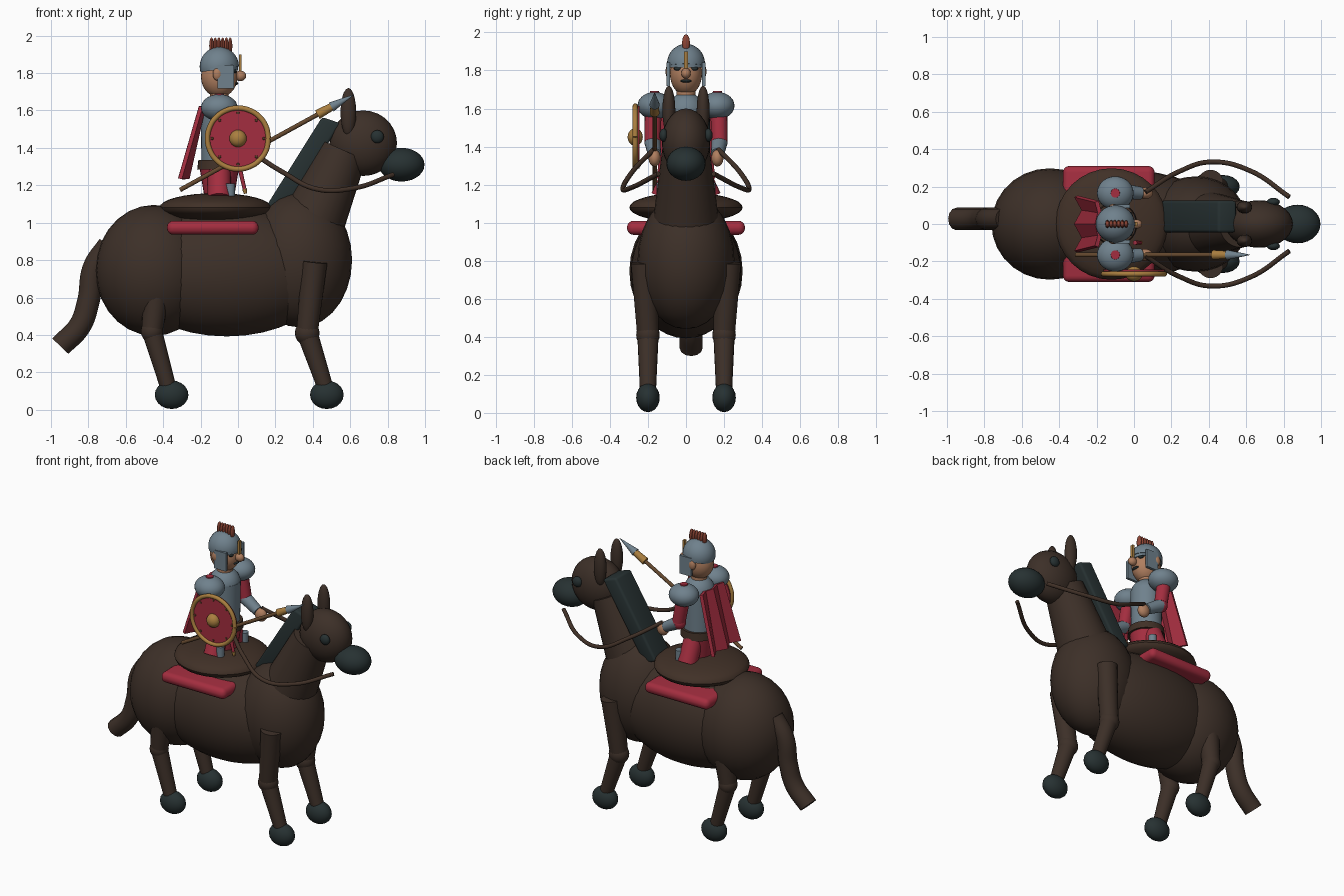
import bpy, bmesh, math
from mathutils import Vector, Matrix

if "Cube" in bpy.data.objects:
    bpy.data.objects.remove(bpy.data.objects["Cube"])


def mat(name, rgb):
    m = bpy.data.materials.new(name)
    m.diffuse_color = (*rgb, 1)
    m.use_nodes = True
    m.node_tree.nodes["Principled BSDF"].inputs["Base Color"].default_value = m.diffuse_color
    return m


COAT = mat("dark_brown_coat", (.046, .029, .021))
DARK = mat("slate_black", (.02, .031, .032))
RED = mat("crimson", (.37, .027, .05))
STEEL = mat("blue_grey_steel", (.16, .22, .265))
GOLD = mat("gold", (.40, .21, .05))
SKIN = mat("skin", (.43, .21, .115))
RUST = mat("rust_plume", (.27, .06, .036))
WOOD = mat("wood", (.13, .066, .028))
STRAP = mat("leather", (.052, .03, .02))


def add(name, bm, m, smooth=True):
    me = bpy.data.meshes.new(name)
    bmesh.ops.recalc_face_normals(bm, faces=bm.faces[:])
    bm.to_mesh(me)
    bm.free()
    ob = bpy.data.objects.new(name, me)
    bpy.context.collection.objects.link(ob)
    me.materials.append(m)
    if smooth:
        bpy.ops.object.select_all(action='DESELECT')
        ob.select_set(True)
        bpy.context.view_layer.objects.active = ob
        bpy.ops.object.shade_smooth_by_angle(angle=math.radians(40))
    return ob


def ball(name, c, r, m, seg=28, cut=None, tilt=0):
    """Ellipsoid, optionally keeping only the part above a plane (point, normal)."""
    bm = bmesh.new()
    bmesh.ops.create_uvsphere(bm, u_segments=seg, v_segments=seg // 2, radius=1)
    mx = Matrix.Translation(c) @ Matrix.Rotation(tilt, 4, 'Y') @ Matrix.Diagonal((*r, 1))
    bmesh.ops.transform(bm, matrix=mx, verts=bm.verts[:])
    if cut:
        res = bmesh.ops.bisect_plane(bm, geom=bm.verts[:] + bm.edges[:] + bm.faces[:],
                                     plane_co=cut[0], plane_no=cut[1], clear_inner=True)
        edges = [e for e in res['geom_cut'] if isinstance(e, bmesh.types.BMEdge)]
        bmesh.ops.edgeloop_fill(bm, edges=edges)
    return add(name, bm, m)


def cone(name, p, q, r1, r2, m, seg=20):
    """Capped tapered cylinder from p to q."""
    p, q = Vector(p), Vector(q)
    bm = bmesh.new()
    bmesh.ops.create_cone(bm, cap_ends=True, segments=seg, radius1=r1, radius2=r2,
                          depth=(q - p).length)
    rot = (q - p).to_track_quat('Z', 'Y').to_matrix().to_4x4()
    bmesh.ops.transform(bm, matrix=Matrix.Translation((p + q) / 2) @ rot, verts=bm.verts[:])
    return add(name, bm, m)


def box(name, c, s, m, bevel=0):
    bm = bmesh.new()
    bmesh.ops.create_cube(bm, size=1, matrix=Matrix.Translation(c) @ Matrix.Diagonal((*s, 1)))
    if bevel:
        bmesh.ops.bevel(bm, geom=bm.edges[:], offset=bevel, segments=4, profile=.5,
                        affect='EDGES')
    return add(name, bm, m)


def tube(name, pts, r, m):
    """Round tube along a smooth path, turned into a mesh."""
    cu = bpy.data.curves.new(name, 'CURVE')
    cu.dimensions, cu.bevel_depth, cu.bevel_resolution = '3D', r, 4
    cu.use_fill_caps = True
    sp = cu.splines.new('BEZIER')
    sp.bezier_points.add(len(pts) - 1)
    for b, p in zip(sp.bezier_points, pts):
        b.co = p
        b.handle_left_type = b.handle_right_type = 'AUTO'
    cu.materials.append(m)
    ob = bpy.data.objects.new(name, cu)
    bpy.context.collection.objects.link(ob)
    bpy.ops.object.select_all(action='DESELECT')
    ob.select_set(True)
    bpy.context.view_layer.objects.active = ob
    bpy.ops.object.convert(target='MESH')
    bpy.ops.object.shade_smooth_by_angle(angle=math.radians(40))


def prism(name, xz, y0, y1, m, bevel=0):
    """Side profile extruded across y."""
    bm = bmesh.new()
    f = bm.faces.new([bm.verts.new((x, y0, z)) for x, z in xz])
    ext = bmesh.ops.extrude_face_region(bm, geom=[f])
    vs = [v for v in ext['geom'] if isinstance(v, bmesh.types.BMVert)]
    bmesh.ops.translate(bm, verts=vs, vec=(0, y1 - y0, 0))
    if bevel:
        bmesh.ops.bevel(bm, geom=bm.edges[:], offset=bevel, segments=3, profile=.5,
                        affect='EDGES')
    return add(name, bm, m)


# Horse body, neck and head
ball("rump", (-.45, 0, .745), (.312, .298, .35), COAT)
ball("barrel", (-.06, 0, .74), (.56, .29, .348), COAT, 36)
ball("chest", (.33, 0, .80), (.28, .255, .36), COAT)
cone("neck", (.36, 0, .92), (.57, 0, 1.385), .185, .125, COAT, 28)
ball("horse_head", (.67, 0, 1.425), (.18, .127, .175), COAT)
ball("muzzle", (.875, 0, 1.31), (.122, .103, .09), DARK)
prism("mane", [(.14, 1.07), (.45, 1.565), (.55, 1.53), (.24, 1.04)], -.045, .125, DARK, .015)
tube("tail", [(-.69, .027, .88), (-.77, .027, .76), (-.80, .027, .58), (-.845, .027, .45),
              (-.95, .027, .34)], .06, COAT)

# Parts on both sides of the horse
for side, s in (("right", -1), ("left", 1)):
    ball("ear_" + side, (.59, s * .09, 1.59), (.042, .034, .13), COAT, 20)
    ball("horse_eye_" + side, (.745, s * .118, 1.46), (.035, .022, .035), DARK, 16)
    # front leg
    cone("front_thigh_" + side, (.41, s * .222, .79), (.37, s * .2, .42), .068, .058, COAT)
    ball("front_knee_" + side, (.37, s * .2, .41), (.066, .062, .066), COAT, 20)
    cone("front_shin_" + side, (.37, s * .2, .41), (.47, s * .2, .11), .056, .042, COAT)
    ball("front_hoof_" + side, (.475, s * .2, .08), (.09, .062, .076), DARK, 20)
    # hind leg
    cone("hind_thigh_" + side, (-.42, s * .2, .75), (-.46, s * .2, .42), .08, .056, COAT)
    ball("hind_knee_" + side, (-.46, s * .2, .42), (.06, .06, .062), COAT, 20)
    cone("hind_shin_" + side, (-.46, s * .2, .42), (-.37, s * .2, .11), .054, .042, COAT)
    ball("hind_hoof_" + side, (-.355, s * .2, .08), (.09, .062, .076), DARK, 20)
    tube("rein_" + side, [(.83, s * .145, 1.257), (.62, s * .285, 1.185), (.42, s * .332, 1.18),
                          (.24, s * .28, 1.27), (.06, s * .17, 1.385)], .013, STRAP)

# Saddle and saddle cloth
ball("saddle", (-.12, 0, 1.08), (.30, .298, .078), STRAP, 32)
box("saddle_cloth", (-.135, 0, .973), (.49, .62, .074), RED, .034)

# Rider body
ball("chest_armour", (-.1, 0, 1.585), (.1, .1, .1), STEEL)
cone("cuirass", (-.1, 0, 1.31), (-.1, 0, 1.6), .095, .1, STEEL, 28)
cone("belt", (-.1, 0, 1.285), (-.1, 0, 1.335), .118, .112, STRAP, 28)
cone("tunic_skirt", (-.1, 0, 1.14), (-.1, 0, 1.29), .08, .105, RED, 24)
for side, s in (("right", -1), ("left", 1)):
    ball("pauldron_" + side, (-.1, s * .165, 1.615), (.098, .09, .072), STEEL)
    cone("shoulder_knob_" + side, (-.1, s * .165, 1.66), (-.1, s * .165, 1.691), .027, .024, RED)
    cone("sleeve_" + side, (-.1, s * .172, 1.6), (-.07, s * .176, 1.43), .045, .042, RED)
    ball("elbow_" + side, (-.07, s * .176, 1.42), (.045, .042, .045), RED, 18)
    cone("bracer_" + side, (-.07, s * .176, 1.42), (.035, s * .165, 1.36), .042, .034, STEEL)
    ball("hand_" + side, (.06, s * .165, 1.34), (.042, .032, .045), SKIN, 18)
    cone("thigh_" + side, (-.1, s * .06, 1.27), (-.1, s * .125, 1.13), .062, .062, RED)
    cone("greave_" + side, (-.042, s * .13, 1.12), (-.042, s * .13, 1.21), .026, .026, STEEL)

# Rider head and helmet
cone("rider_neck", (-.1, 0, 1.62), (-.1, 0, 1.74), .05, .05, SKIN)
ball("face", (-.1, 0, 1.78), (.098, .084, .11), SKIN)
ball("nose", (.012, 0, 1.785), (.032, .025, .028), SKIN, 16)
ball("moustache", (-.012, 0, 1.745), (.014, .03, .009), DARK, 12)
ball("helmet", (-.1, 0, 1.835), (.105, .1, .105), STEEL, 32,
     cut=((-.1, 0, 1.82), (-.15, 0, 1)))
cone("helmet_rim", (-.1, 0, 1.815), (-.1, 0, 1.835), .1, .1, STEEL, 28)
box("nose_guard", (.012, 0, 1.85), (.014, .02, .1), GOLD)
for side, s in (("right", -1), ("left", 1)):
    ball("rider_ear_" + side, (-.11, s * .09, 1.795), (.026, .018, .036), SKIN, 14)
    ball("rider_eye_" + side, (-.02, s * .045, 1.81), (.014, .02, .011), DARK, 12)
    box("cheek_guard_" + side, (-.065, s * .094, 1.78), (.088, .018, .125), STEEL)
for i in range(6):
    x = -.142 + i * .02
    ball("crest_tuft_%d" % i, (x, 0, 1.945), (.012, .021, .046), RUST, 12)

# Pleated cape hanging behind the rider
bm = bmesh.new()
rows = []
for x, z, w, fold in ((-.195, 1.62, .12, .012), (-.30, 1.235, .148, .03)):
    rows.append([bm.verts.new((x + (fold if i % 2 else -fold / 3), w * (i - 2) / 2, z))
                 for i in range(5)])
for i in range(4):
    bm.faces.new((rows[0][i], rows[0][i + 1], rows[1][i + 1], rows[1][i]))
cape = add("cape", bm, RED, False)
sol = cape.modifiers.new("thickness", 'SOLIDIFY')
sol.thickness, sol.offset = .022, 0

# Round shield on the right arm
SC = Vector((0, -.262, 1.45))
cone("shield_disc", SC + Vector((0, .018, 0)), SC + Vector((0, -.006, 0)), .165, .16, RED, 40)
ring = [(SC.x + .163 * math.cos(a), SC.y - .005, SC.z + .163 * math.sin(a))
        for a in (k * math.tau / 16 for k in range(17))]
tube("shield_rim", ring, .014, GOLD)
ball("shield_boss", SC + Vector((0, -.005, 0)), (.046, .04, .046), GOLD, 24)
for k in range(8):
    a = k * math.tau / 8
    d = Vector((math.cos(a), 0, math.sin(a)))
    ball("shield_stud_%d" % k, SC + d * .138 + Vector((0, -.006, 0)), (.008, .006, .008), WOOD, 8)

# Spear held in the right hand
A, B = Vector((-.31, -.165, 1.175)), Vector((.62, -.165, 1.685))
cone("spear_shaft", A, A.lerp(B, .85), .012, .012, WOOD, 12)
cone("spear_socket", A.lerp(B, .79), A.lerp(B, .885), .026, .02, GOLD, 14)
cone("spear_point", A.lerp(B, .87), B, .027, .001, STEEL, 14)

# Sword hanging from the belt
cone("scabbard", (.005, -.1, 1.31), (.035, -.1, 1.18), .012, .01, RED, 10)
cone("scabbard_tip", (.035, -.1, 1.18), (.04, -.1, 1.155), .013, .008, GOLD, 10)
